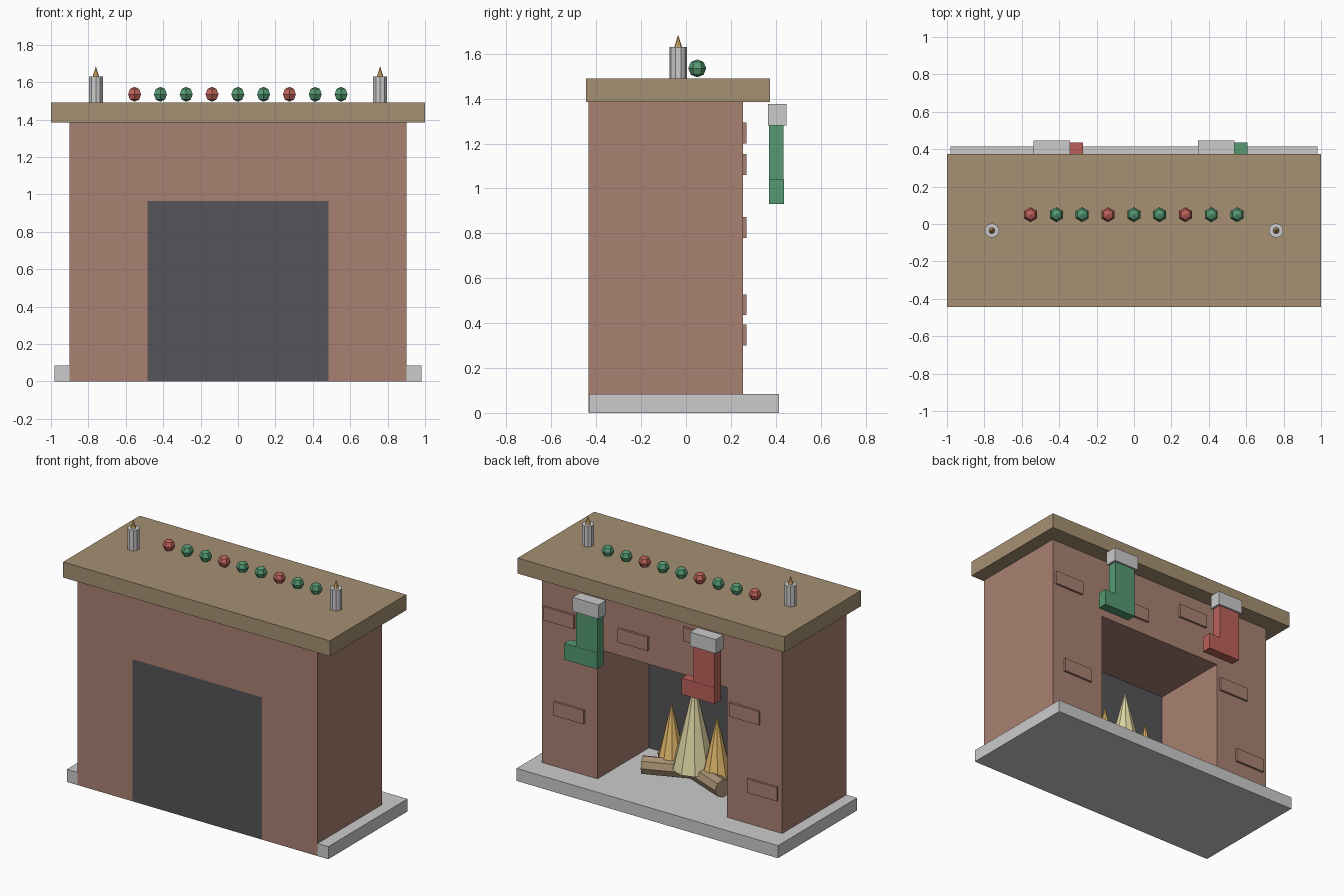
import bpy, bmesh
from math import pi, radians
from mathutils import Matrix, Vector

if "Cube" in bpy.data.objects:
    bpy.data.objects.remove(bpy.data.objects["Cube"])


def material(name, rgb):
    m = bpy.data.materials.new(name)
    m.diffuse_color = (*rgb, 1)
    m.use_nodes = True
    m.node_tree.nodes["Principled BSDF"].inputs["Base Color"].default_value = m.diffuse_color
    return m


BRICK = material("brick", (0.40, 0.22, 0.17))
WOOD = material("wood", (0.38, 0.28, 0.17))
SOOT = material("soot", (0.09, 0.09, 0.10))
RED = material("red", (0.50, 0.12, 0.10))
GREEN = material("green", (0.09, 0.32, 0.17))
ORANGE = material("orange", (0.80, 0.50, 0.15))
YELLOW = material("yellow", (0.75, 0.68, 0.38))


def finish(name, bm, mat=None):
    me = bpy.data.meshes.new(name)
    bm.to_mesh(me)
    bm.free()
    ob = bpy.data.objects.new(name, me)
    bpy.context.collection.objects.link(ob)
    if mat:
        me.materials.append(mat)
    return ob


def box(name, x, y, z, mat=None):
    """Box from (min, max) ranges."""
    bm = bmesh.new()
    bmesh.ops.create_cube(bm, size=1)
    for v in bm.verts:
        v.co = Vector([(a + b) / 2 + c * (b - a) for c, (a, b) in zip(v.co, (x, y, z))])
    return finish(name, bm, mat)


def cone(name, center, r1, r2, height, sides, mat=None, rot=Matrix()):
    bm = bmesh.new()
    bmesh.ops.create_cone(bm, cap_ends=True, segments=sides, radius1=r1, radius2=r2,
                          depth=height, matrix=Matrix.Translation(center) @ rot)
    return finish(name, bm, mat)


def bead(name, center, r, mat):
    bm = bmesh.new()
    bmesh.ops.create_uvsphere(bm, u_segments=6, v_segments=4, radius=r)
    # Turn a corner of the hexagon towards y
    equator = max(bm.verts, key=lambda v: abs(v.co.y))
    if abs(equator.co.y) < r * 0.95:
        bmesh.ops.rotate(bm, verts=bm.verts, matrix=Matrix.Rotation(pi / 6, 3, 'Z'))
    bmesh.ops.translate(bm, verts=bm.verts, vec=center)
    return finish(name, bm, mat)


# Hearth slab, chimney breast and mantel shelf
box("hearth", (-0.98, 0.98), (-0.433, 0.415), (0, 0.085))
for side, s in (("left", -1), ("right", 1)):
    box(f"{side}_pillar", tuple(sorted((0.485 * s, 0.9 * s))), (-0.435, 0.255), (0.002, 1.385), BRICK)
box("lintel", (-0.485, 0.485), (-0.435, 0.255), (0.965, 1.385), BRICK)
box("firebox_back", (-0.485, 0.485), (-0.435, -0.295), (0.002, 0.965), SOOT)
box("mantel", (-1, 1), (-0.445, 0.375), (1.385, 1.49), WOOD)

# Raised bricks: left x, bottom z
for i, (x, z) in enumerate([(0.655, 1.06), (0.10, 1.06), (-0.39, 1.20),
                            (0.58, 0.435), (-0.735, 0.78), (-0.87, 0.30)]):
    box(f"raised_brick_{i + 1}", (x, x + 0.225), (0.25, 0.27), (z, z + 0.093), BRICK)

# Crossed logs
for i, a in enumerate((22, -22)):
    rot = Matrix.Rotation(radians(a), 4, 'Z') @ Matrix.Rotation(pi / 2, 4, 'Y')
    cone(f"log_{i + 1}", (0, -0.09, 0.145), 0.06, 0.06, 0.65, 8, WOOD, rot)

# Flames: x, base z, tip z, radius
for name, x, z0, z1, r, mat in (("middle_flame", 0, 0.16, 0.74, 0.14, YELLOW),
                                ("left_flame", -0.17, 0.13, 0.56, 0.10, ORANGE),
                                ("right_flame", 0.17, 0.13, 0.56, 0.10, ORANGE)):
    cone(name, (x, -0.09, (z0 + z1) / 2), r, 0, z1 - z0, 10, mat)

# Stockings: leg, foot and cuff, toes towards +x
for name, x, mat in (("red", -0.44, RED), ("green", 0.44, GREEN)):
    box(f"{name}_stocking_leg", (x - 0.08, x + 0.08), (0.37, 0.435), (1.035, 1.28), mat)
    box(f"{name}_stocking_foot", (x - 0.08, x + 0.168), (0.37, 0.437), (0.93, 1.04), mat)
    box(f"{name}_stocking_cuff", (x - 0.097, x + 0.097), (0.365, 0.447), (1.28, 1.375))

# Candles
for side, x in (("left", -0.76), ("right", 0.76)):
    cone(f"{side}_candle", (x, -0.035, 1.56), 0.039, 0.039, 0.14, 10)
    cone(f"{side}_candle_flame", (x, -0.035, 1.6575), 0.017, 0, 0.055, 8, ORANGE)

# Garland beads
for i in range(9):
    bead(f"garland_bead_{i + 1}", (-0.553 + 0.138 * i, 0.05, 1.535), 0.04, GREEN if i % 3 else RED)
